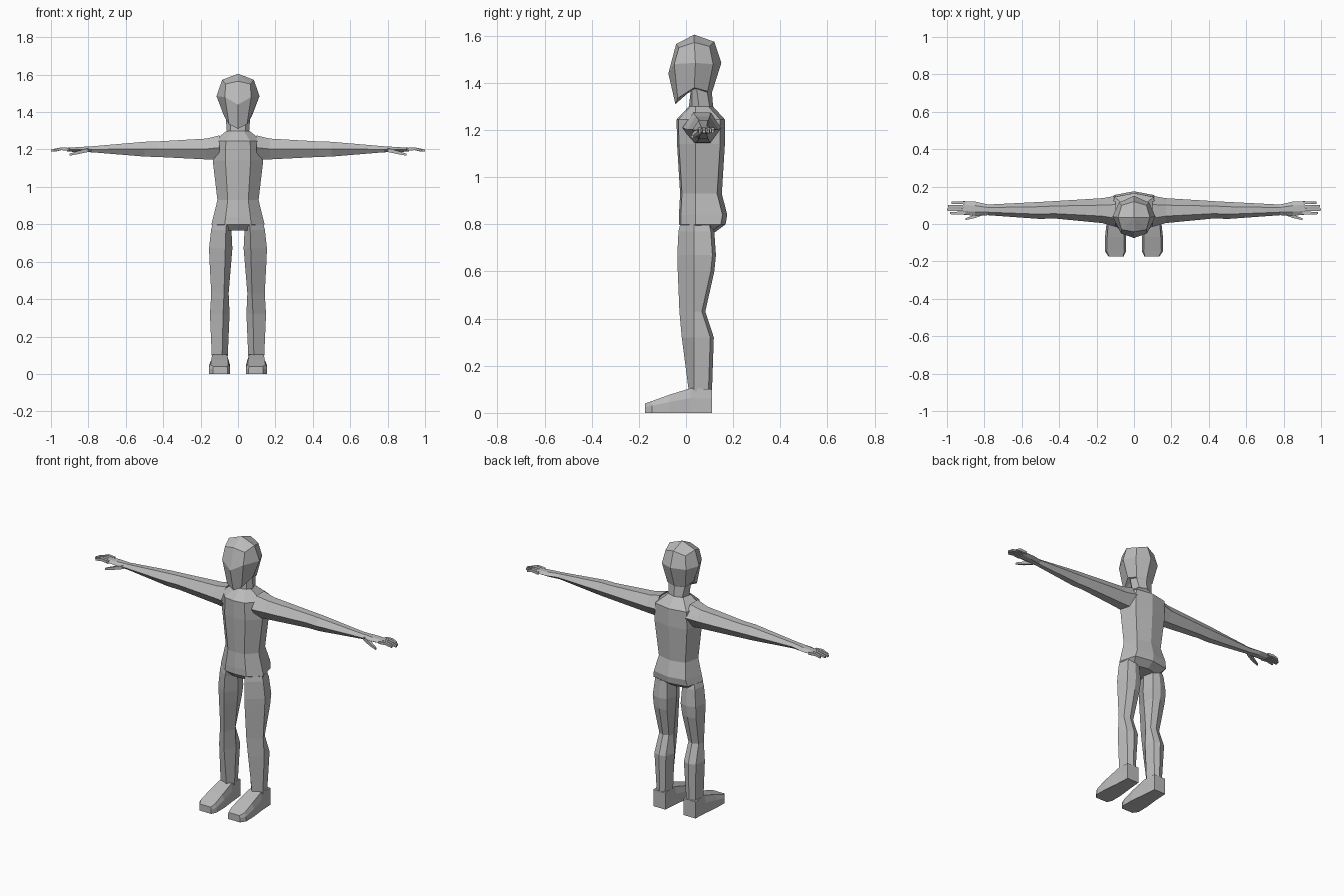
import bpy, bmesh

skin = bpy.data.materials.new("plain grey")
skin.diffuse_color = (0.5, 0.5, 0.5, 1)


def loft(name, rings, start=False, end=False, mirror=False):
    """Skin a list of equal-length rings; optional end caps and x mirror."""
    bm = bmesh.new()
    vs = [[bm.verts.new(p) for p in r] for r in rings]
    n = len(rings[0])
    for a, b in zip(vs, vs[1:]):
        for i in range(n):
            j = (i + 1) % n
            bm.faces.new((a[i], a[j], b[j], b[i]))
    if start:
        bm.faces.new(vs[0])
    if end:
        bm.faces.new(vs[-1])
    bmesh.ops.remove_doubles(bm, verts=bm.verts, dist=0.0005)
    bmesh.ops.recalc_face_normals(bm, faces=bm.faces)
    me = bpy.data.meshes.new(name)
    bm.to_mesh(me)
    bm.free()
    me.materials.append(skin)
    ob = bpy.data.objects.new(name, me)
    bpy.context.collection.objects.link(ob)
    if mirror:
        ob.modifiers.new("mirror", 'MIRROR').use_mirror_merge = False
    return ob


def symmetric(half):
    """Complete a front-to-back half outline into a full ring."""
    return half + [(-x, y, z) for x, y, z in half[-2:0:-1]]


# torso: z, half width, front y, back y
def torso_ring(z, w, yf, yb):
    return symmetric([(0, yf, z), (w * .5, yf + .008, z), (w, .04, z),
                      (w * .8, yb - .02, z), (0, yb, z)])


torso = [(.768, .11, .0, .125), (.80, .142, -.03, .168), (.84, .132, -.03, .175),
         (.93, .11, -.025, .152), (1.14, .135, -.038, .165),
         (1.245, .13, -.04, .165), (1.30, .06, .012, .115)]
loft("torso", [torso_ring(*t) for t in torso], start=True)

# head and neck: half outlines from neck up to the crown
head = [
    [(0, .012, 1.295), (.04, .025, 1.298), (.06, .055, 1.30), (.045, .10, 1.30), (0, .115, 1.30)],
    [(0, .02, 1.37), (.04, .025, 1.372), (.066, .045, 1.375), (.055, .09, 1.36), (0, .11, 1.36)],
    [(0, -.045, 1.31), (.048, -.035, 1.335), (.075, .035, 1.38), (.06, .092, 1.365), (0, .112, 1.365)],
    [(0, -.075, 1.44), (.07, -.05, 1.48), (.115, .04, 1.485), (.08, .115, 1.48), (0, .15, 1.485)],
    [(0, -.042, 1.565), (.066, -.03, 1.55), (.085, .035, 1.572), (.066, .10, 1.555), (0, .12, 1.575)],
    [(0, .035, 1.605)] * 5,
]
loft("head", [symmetric(h) for h in head])


# legs: z, inner x, outer x, ridge x, front y, back y
def leg_ring(z, xi, xo, xf, yf, yb):
    return [(xf, yf, z), (xo, .035, z), (xo - .012, yb - .015, z),
            ((xi + xo) / 2, yb, z), (xi + .015, yb - .012, z), (xi, .045, z)]


leg = [(.82, .02, .130, .06, -.02, .11), (.77, .035, .144, .065, -.032, .12),
       (.67, .03, .155, .068, -.037, .127), (.60, .036, .152, .07, -.035, .12),
       (.43, .05, .143, .075, -.028, .082), (.32, .045, .15, .08, -.018, .118),
       (.09, .055, .14, .085, .012, .11)]
loft("leg", [leg_ring(*g) for g in leg], mirror=True)

# feet: y, inner x, outer x, top z, top inset
foot = [(.11, .06, .14, .10, 0), (.02, .052, .145, .105, .008), (-.07, .042, .155, .077, .012),
        (-.145, .042, .156, .05, .01), (-.175, .056, .135, .04, .003)]
loft("foot", [[(a, y, 0), (b, y, 0), (b, y, z * .6), (b - i, y, z), (a + i, y, z), (a, y, z * .6)]
              for y, a, b, z, i in foot], start=True, end=True, mirror=True)


# arms and palms: x, front y, back y, bottom z, top z
def arm_ring(x, yf, yb, zb, zt):
    d, zm = (yb - yf) * .28, (zb + zt) / 2
    return [(x, yf, zm), (x, yf + d, zt), (x, yb - d, zt),
            (x, yb, zm), (x, yb - d, zb), (x, yf + d, zb)]


arm = [(.10, -.015, .15, 1.145, 1.275), (.17, .005, .138, 1.147, 1.258),
       (.43, .03, .122, 1.16, 1.243), (.50, .027, .118, 1.162, 1.241),
       (.78, .047, .104, 1.185, 1.217)]
loft("arm", [arm_ring(*a) for a in arm], mirror=True)
palm = [(.78, .047, .104, 1.185, 1.217), (.85, .044, .12, 1.186, 1.213), (.915, .05, .122, 1.189, 1.209)]
loft("palm", [arm_ring(*p) for p in palm], end=True, mirror=True)


def digit(name, path):
    """Square-section digit along x, y, z, half width points."""
    loft(name, [[(x, y - r, z - r), (x, y + r, z - r), (x, y + r, z + r), (x, y - r, z + r)]
                for x, y, z, r in path], start=True, end=True, mirror=True)


# four fingers and a thumb on each hand
for k, tip in enumerate((.985, 1.0, .995, .975)):
    y = .058 + k * .0185
    digit(f"finger_{k + 1}", [(.90, y, 1.20, .008), (.945, y, 1.204, .0075), (tip, y, 1.194, .0055)])
digit("thumb", [(.80, .06, 1.197, .010), (.85, .041, 1.185, .009), (.90, .026, 1.172, .005)])
